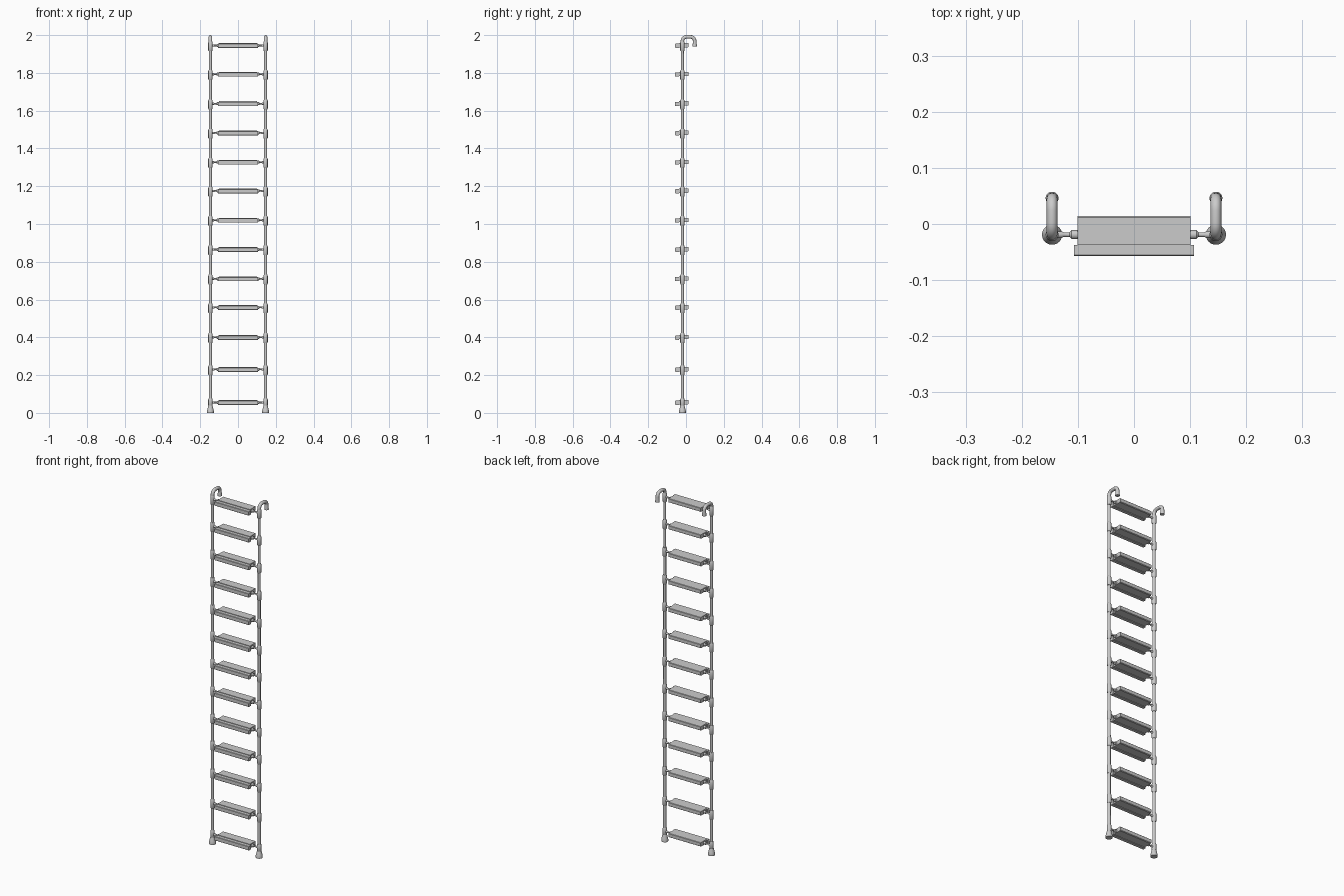
import bpy, bmesh, math
from mathutils import Matrix, Vector

if "Cube" in bpy.data.objects:
    bpy.data.objects.remove(bpy.data.objects["Cube"])

RAIL_X, RAIL_Y = 0.146, -0.019
RUNGS = [0.055, 0.23, 0.40, 0.558, 0.71, 0.865, 1.02,
         1.175, 1.327, 1.482, 1.637, 1.793, 1.945]


def make_object(name, bm, smooth=True):
    bmesh.ops.recalc_face_normals(bm, faces=bm.faces)
    me = bpy.data.meshes.new(name)
    bm.to_mesh(me)
    bm.free()
    ob = bpy.data.objects.new(name, me)
    bpy.context.collection.objects.link(ob)
    if smooth:
        bpy.ops.object.select_all(action='DESELECT')
        bpy.context.view_layer.objects.active = ob
        ob.select_set(True)
        bpy.ops.object.shade_smooth_by_angle(angle=math.radians(35))
    return ob


def lathe(name, profile, matrix, seg=24):
    """Closed solid of revolution from (radius, height) points."""
    bm = bmesh.new()
    rings = []
    for r, h in profile:
        rings.append([bm.verts.new(matrix @ Vector((
            r * math.cos(2 * math.pi * i / seg),
            r * math.sin(2 * math.pi * i / seg), h))) for i in range(seg)])
    for a, b in zip(rings, rings[1:]):
        for i in range(seg):
            j = (i + 1) % seg
            bm.faces.new((a[i], a[j], b[j], b[i]))
    bm.faces.new(rings[0])
    bm.faces.new(rings[-1])
    return make_object(name, bm)


def extrude_x(name, profile, half, z):
    """Closed (y, z) profile extruded symmetrically along x."""
    bm = bmesh.new()
    ends = [[bm.verts.new((x, py, pz + z)) for py, pz in profile]
            for x in (-half, half)]
    n = len(profile)
    for i in range(n):
        j = (i + 1) % n
        bm.faces.new((ends[0][i], ends[0][j], ends[1][j], ends[1][i]))
    bm.faces.new(ends[0])
    bm.faces.new(ends[1])
    return make_object(name, bm, smooth=False)


def hook(name, x, r=0.0095):
    """Cane-shaped tube bending over to the back."""
    top, y0, y1, bend = 2 - r, RAIL_Y, 0.046, 0.022
    path = [(y0, 1.94)]
    for cy, start in ((y0 + bend, 180), (y1 - bend, 90)):
        for k in range(9):
            a = math.radians(start - 90 * k / 8)
            path.append((cy + bend * math.cos(a), top - bend + bend * math.sin(a)))
    path.append((y1, 1.955))
    cu = bpy.data.curves.new(name, 'CURVE')
    cu.dimensions = '3D'
    cu.bevel_depth = r
    cu.bevel_resolution = 4
    cu.use_fill_caps = True
    sp = cu.splines.new('POLY')
    sp.points.add(len(path) - 1)
    for p, (y, z) in zip(sp.points, path):
        p.co = (x, y, z, 1)
        
    sp.use_smooth = True
    ob = bpy.data.objects.new(name, cu)
    bpy.context.collection.objects.link(ob)
    # Flared hook tip
    lathe(name + "_tip", [(0.0115, 1.94), (0.0115, 1.945), (0.010, 1.958), (0.0095, 1.968)],
          Matrix.Translation((x, y1, 0)))


# Side rails, feet, hooks and joint collars
for s, side in ((-1, "left"), (1, "right")):
    at = Matrix.Translation((s * RAIL_X, RAIL_Y, 0))
    lathe(side + "_rail", [(0.0085, 0.02), (0.0075, 1.95)], at)
    lathe(side + "_foot", [(0.018, 0), (0.018, 0.012), (0.016, 0.018),
                           (0.012, 0.036), (0.010, 0.042)], at)
    hook(side + "_hook", s * RAIL_X)
    for i, z in enumerate(RUNGS):
        low = -0.02 if i == 0 else -0.03
        lathe(f"{side}_collar_{i}", [(0.009, low), (0.0115, low + 0.004),
                                     (0.0115, 0.016), (0.009, 0.022)],
              at @ Matrix.Translation((0, 0, z)))
        # Stub axle from the rail to the step
        axle = Matrix.Translation((s * RAIL_X, RAIL_Y, z)) @ \
            Matrix.Rotation(-s * math.pi / 2, 4, 'Y')
        lathe(f"{side}_axle_{i}", [(0.006, 0), (0.006, 0.017), (0.004, 0.021),
                                   (0.004, 0.031), (0.008, 0.035), (0.008, 0.05)],
              axle, 16)

# Steps with a wider front nosing
for i, z in enumerate(RUNGS):
    extrude_x(f"step_{i}", [(-0.037, -0.010), (-0.037, 0.013), (0.012, 0.013),
                            (0.014, 0.011), (0.014, -0.007), (0.010, -0.010)], 0.101, z)
    extrude_x(f"nosing_{i}", [(-0.057, -0.011), (-0.055, -0.013), (-0.037, -0.013),
                              (-0.037, 0.010), (-0.055, 0.010), (-0.057, 0.008)], 0.107, z)
